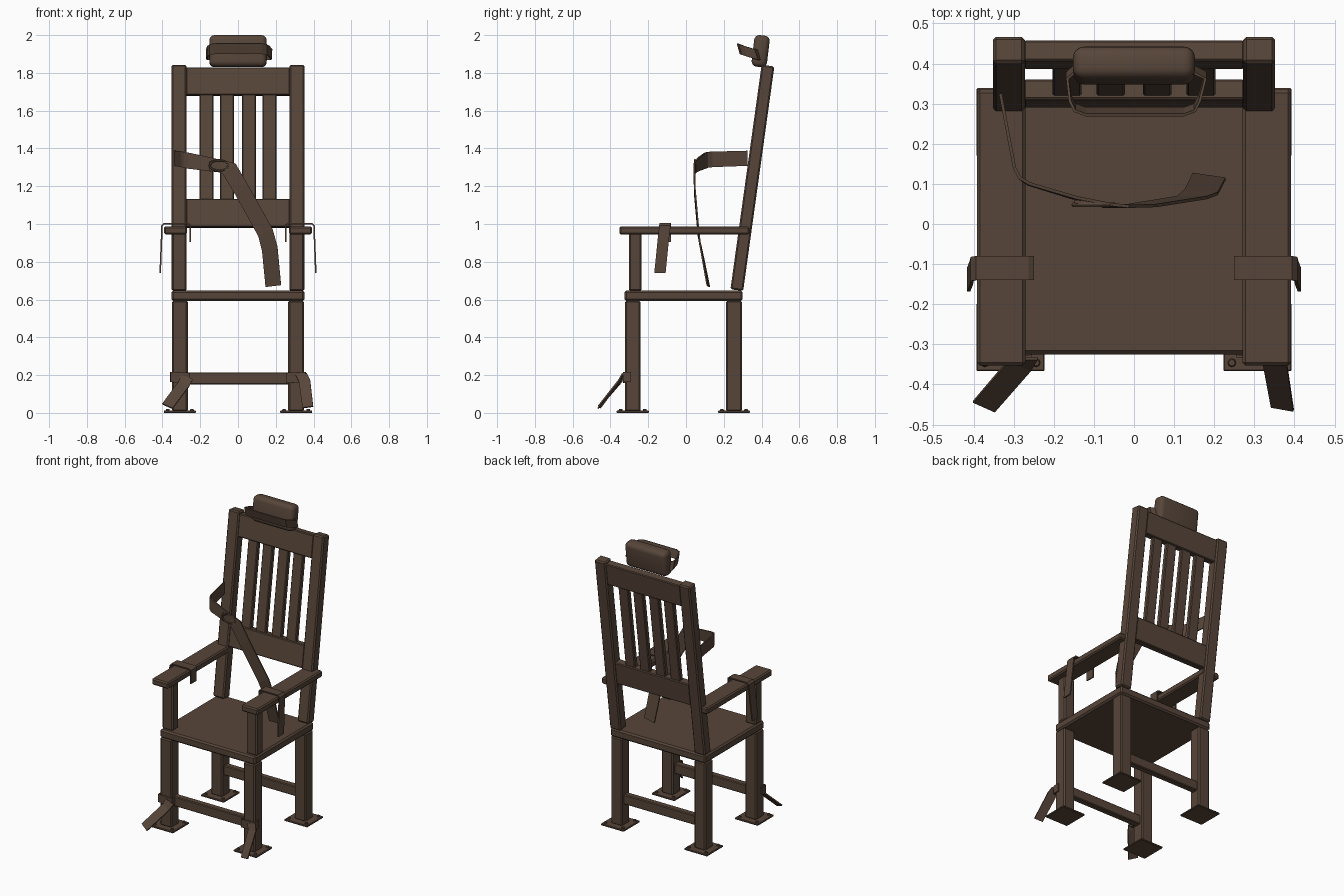
import bpy, bmesh, math
from mathutils import Matrix, Vector

if "Cube" in bpy.data.objects:
    bpy.data.objects.remove(bpy.data.objects["Cube"])

wood = bpy.data.materials.new("dark brown")
wood.diffuse_color = (0.095, 0.06, 0.041, 1)
wood.use_nodes = True
wood.node_tree.nodes["Principled BSDF"].inputs["Base Color"].default_value = wood.diffuse_color


def finish(name, bm):
    bmesh.ops.recalc_face_normals(bm, faces=bm.faces)
    me = bpy.data.meshes.new(name)
    bm.to_mesh(me)
    bm.free()
    me.materials.append(wood)
    ob = bpy.data.objects.new(name, me)
    bpy.context.collection.objects.link(ob)
    return ob


def box(name, x, y, z, bevel=0.008, frame=Matrix(), segments=1):
    """Bevelled box from (min, max) ranges, placed in an optional frame."""
    bm = bmesh.new()
    bmesh.ops.create_cube(bm, size=1)
    for v in bm.verts:
        v.co = Vector([a + (b - a) * (c + 0.5) for (a, b), c in zip((x, y, z), v.co)])
    bm.transform(frame)
    ob = finish(name, bm)
    m = ob.modifiers.new("bevel", 'BEVEL')
    m.width, m.segments = bevel, segments
    return ob


def strap(name, stations, thick=0.008, mirror=1):
    """Ribbon through (centre, half-width vector) stations."""
    bm = bmesh.new()
    rows = []
    for c, w in stations:
        c, w = Vector(c), Vector(w)
        pair = [c - w, c + w]
        for p in pair:
            p.x *= mirror
        rows.append([bm.verts.new(p) for p in pair])
    for a, b in zip(rows, rows[1:]):
        bm.faces.new((a[0], a[1], b[1], b[0]))
    ob = finish(name, bm)
    m = ob.modifiers.new("thickness", 'SOLIDIFY')
    m.thickness, m.offset = thick, 0
    return ob


def span(centre, half):
    return (centre - half, centre + half)


# Seat
box("seat", (-0.352, 0.352), (-0.325, 0.30), (0.592, 0.648), 0.01)

# Leaning back frame: local z runs up the posts
lean = Matrix.Translation((0, 0.269, 0.65)) @ Matrix.Rotation(-0.138, 4, 'X')

for s, side in ((-1, "left"), (1, "right")):
    # Legs with bolted foot plates
    for cy, end in ((-0.282, "front"), (0.254, "back")):
        cx = 0.308 * s
        box(f"{end}_leg_{side}", span(cx, 0.042), span(cy, 0.042), (0.008, 0.594))
        box(f"{end}_foot_plate_{side}", span(cx, 0.085), span(cy, 0.085), (0, 0.012), 0.003)
        bm = bmesh.new()
        for i in (-1, 1):
            for j in (-1, 1):
                bmesh.ops.create_cone(bm, cap_ends=True, segments=8, radius1=0.011,
                                      radius2=0.008, depth=0.01,
                                      matrix=Matrix.Translation((cx + i * 0.064, cy + j * 0.064, 0.016)))
        finish(f"{end}_foot_bolts_{side}", bm)
    # Armrest and its post
    box(f"arm_post_{side}", span(0.311 * s, 0.039), (-0.303, -0.235), (0.645, 0.952))
    box(f"armrest_{side}", span(0.331 * s, 0.061), (-0.353, 0.335), (0.945, 0.988))
    # Back post
    box(f"back_post_{side}", span(0.312 * s, 0.04), (-0.034, 0.034), (0, 1.2), 0.008, lean)
    # Wrist strap draped over the arm
    w = (0, 0.03, 0)
    strap(f"wrist_strap_{side}", [
        ((0.254, -0.11, 0.905), w), ((0.253, -0.11, 0.995), w), ((0.264, -0.11, 1.001), w),
        ((0.393, -0.11, 1.001), w), ((0.404, -0.112, 0.99), w),
        ((0.405, -0.12, 0.92), w), ((0.412, -0.138, 0.74), w)], 0.008, s)

# Back rails and slats
box("lower_back_rail", (-0.275, 0.275), (-0.026, 0.026), (0.335, 0.485), 0.005, lean)
box("upper_back_rail", (-0.275, 0.275), (-0.026, 0.026), (1.04, 1.188), 0.005, lean)
for i, cx in enumerate((-0.167, -0.058, 0.058, 0.167)):
    box(f"back_slat_{i + 1}", span(cx, 0.036), (-0.016, 0.016), (0.47, 1.05), 0.005, lean)

# Stretchers between the legs
for cy, end in ((-0.282, "front"), (0.254, "back")):
    box(f"{end}_stretcher", (-0.27, 0.27), span(cy, 0.022), (0.15, 0.215), 0.005)

# Padded headrest
tilt = Matrix.Translation((0, 0.395, 1.915)) @ Matrix.Rotation(-0.12, 4, 'X')
pad = box("headrest", (-0.152, 0.152), (-0.041, 0.041), (-0.084, 0.084), 0.028, tilt, 4)
for p in pad.data.polygons:
    p.use_smooth = True

# Head strap looping forward from the pad
h = (0, -0.008, 0.028)
strap("head_strap", [
    ((-0.148, 0.385, 1.895), h), ((-0.166, 0.37, 1.898), h), ((-0.16, 0.315, 1.915), h),
    ((-0.148, 0.29, 1.924), h), ((-0.12, 0.28, 1.928), h), ((0.125, 0.28, 1.928), h),
    ((0.152, 0.29, 1.924), h), ((0.164, 0.315, 1.915), h), ((0.178, 0.37, 1.898), h),
    ((0.148, 0.385, 1.895), h)], 0.007)

# Chest strap: upper part from the post, lower part hanging down
strap("chest_strap_upper", [
    ((-0.333, 0.325, 1.348), (0, 0, 0.04)), ((-0.298, 0.14, 1.342), (0, 0, 0.041)),
    ((-0.285, 0.115, 1.34), (0, 0, 0.042)), ((-0.262, 0.1, 1.335), (0.003, 0, 0.042)),
    ((-0.15, 0.066, 1.316), (0.006, 0, 0.036)), ((-0.06, 0.048, 1.30), (0.006, 0, 0.03))])
strap("chest_strap_lower", [
    ((-0.15, 0.056, 1.308), (0, 0, 0.026)), ((-0.09, 0.052, 1.308), (0.004, 0, 0.032)),
    ((-0.045, 0.044, 1.29), (0.032, 0, 0.03)), ((0.02, 0.046, 1.18), (0.036, 0, 0.022)),
    ((0.145, 0.066, 0.955), (0.038, 0, 0.019)), ((0.168, 0.08, 0.87), (0.041, -0.004, 0.01)),
    ((0.187, 0.118, 0.672), (0.041, -0.006, 0.005))])

# Oval buckle ring on the chest strap
bm = bmesh.new()
N, M = 16, 6
grid = []
for i in range(N):
    a = 2 * math.pi * i / N
    ring = []
    for j in range(M):
        b = 2 * math.pi * j / M
        r = 0.006 * math.cos(b)
        ring.append(bm.verts.new((-0.1 + (0.05 + r) * math.cos(a), 0.048 + 0.006 * math.sin(b),
                                  1.31 + (0.028 + r) * math.sin(a))))
    grid.append(ring)
for i in range(N):
    for j in range(M):
        k, l = (i + 1) % N, (j + 1) % M
        bm.faces.new((grid[i][j], grid[k][j], grid[k][l], grid[i][l]))
finish("chest_buckle", bm)

# Ankle straps: a band across each front leg and a loose end
up = (0, 0, 0.027)
for s, side in ((-1, "left"), (1, "right")):
    strap(f"ankle_band_{side}", [
        ((0.355, -0.29, 0.19), up), ((0.355, -0.33, 0.19), up),
        ((0.258, -0.33, 0.185), up), ((0.258, -0.29, 0.185), up)], 0.008, s)
strap("ankle_strap_end_left", [
    ((-0.27, -0.335, 0.19), (0.03, 0, -0.012)), ((-0.285, -0.352, 0.155), (0.028, -0.012, -0.012)),
    ((-0.374, -0.455, 0.035), (0.027, -0.012, -0.012))])
strap("ankle_strap_end_right", [
    ((0.335, -0.335, 0.205), (0.03, 0, 0.004)), ((0.352, -0.352, 0.17), (0.03, -0.003, 0.004)),
    ((0.37, -0.46, 0.03), (0.028, -0.005, 0.004))])
